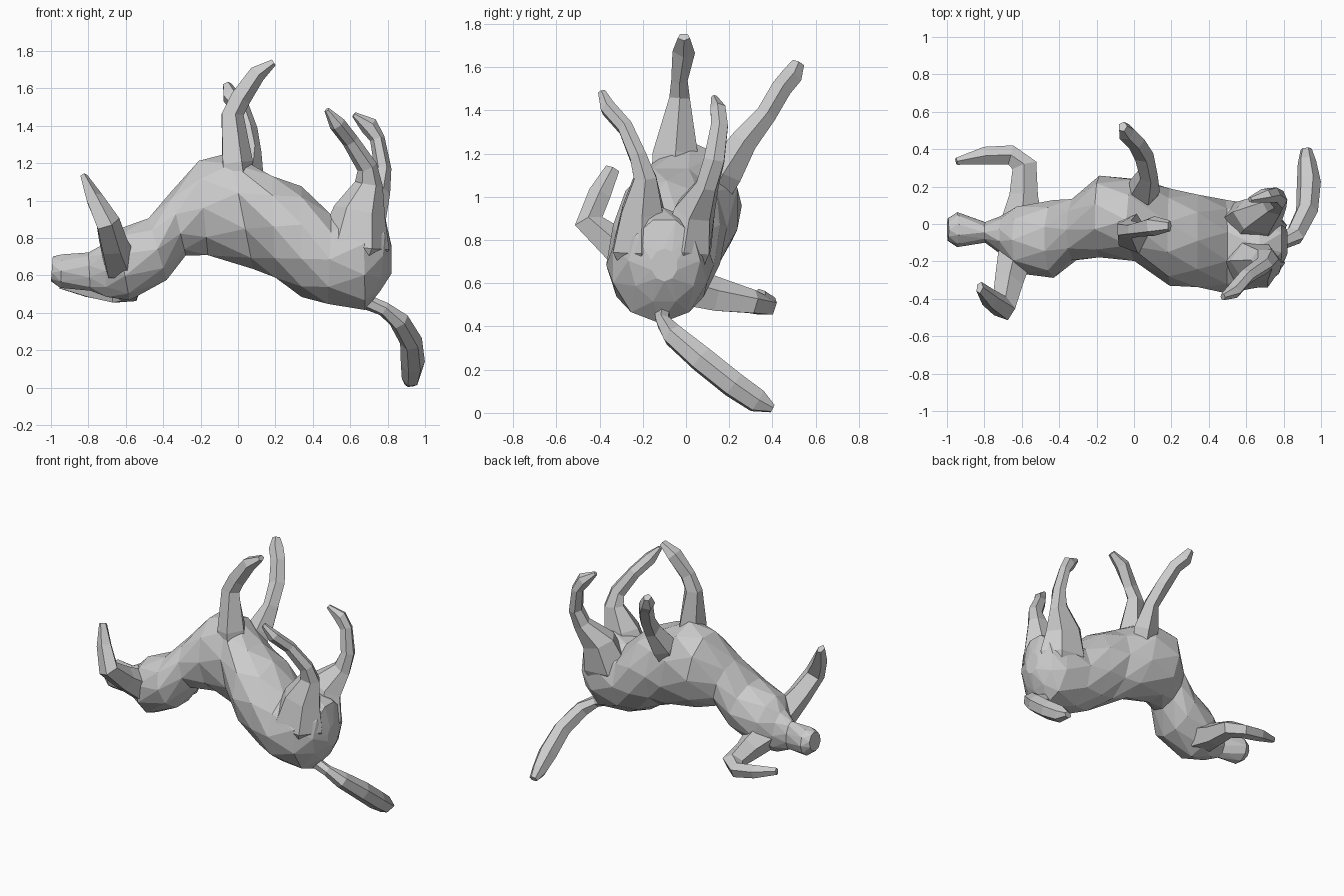
import bpy, bmesh, math
from mathutils import Vector


def skin(name, rings, stagger):
    """Join a list of vertex rings into one closed, flat shaded mesh."""
    bm = bmesh.new()
    loops = [[bm.verts.new(p) for p in r] for r in rings]
    n = len(loops[0])
    for k in range(len(loops) - 1):
        a, b = loops[k], loops[k + 1]
        for i in range(n):
            j = (i + 1) % n
            if not stagger:
                bm.faces.new((a[i], a[j], b[j], b[i]))
            elif k % 2 == 0:
                bm.faces.new((a[i], a[j], b[i]))
                bm.faces.new((a[j], b[j], b[i]))
            else:
                bm.faces.new((a[i], b[j], b[i]))
                bm.faces.new((a[i], a[j], b[j]))
    bm.faces.new(loops[0])
    bm.faces.new(loops[-1])
    bmesh.ops.recalc_face_normals(bm, faces=bm.faces)
    me = bpy.data.meshes.new(name)
    bm.to_mesh(me)
    bm.free()
    ob = bpy.data.objects.new(name, me)
    bpy.context.collection.objects.link(ob)
    return ob


def trunk(name, sections, n=10):
    """Sections: top x, top z, bottom x, bottom z, centre y, half width."""
    rings = []
    for k, (tx, tz, bx, bz, cy, hw) in enumerate(sections):
        c = Vector(((tx + bx) / 2, cy, (tz + bz) / 2))
        up = Vector((tx - bx, 0, tz - bz)) / 2
        off = 0.5 * (k % 2)
        angs = [2 * math.pi * (i + off) / n for i in range(n)]
        rings.append([c + up * math.cos(a) * 1.02 + Vector((0, hw * 1.04 * math.sin(a), 0)) for a in angs])
    return skin(name, rings, True)


def limb(name, path, side, n=5):
    """Path: x, y, z, radius along side, radius across it."""
    pts = [Vector(p[:3]) for p in path]
    rings = []
    for k, p in enumerate(path):
        t = (pts[min(k + 1, len(pts) - 1)] - pts[max(k - 1, 0)]).normalized()
        s = Vector(side)
        s = (s - t * s.dot(t)).normalized()
        o = t.cross(s)
        rings.append([pts[k] + s * p[3] * math.cos(2 * math.pi * i / n)
                      + o * p[4] * math.sin(2 * math.pi * i / n) for i in range(n)])
    return skin(name, rings, False)


# torso, neck and head in one skin, lying on its back
trunk("body", [
    (-0.99, 0.70, -1.00, 0.57, -0.03, 0.06),
    (-0.94, 0.715, -0.95, 0.53, -0.03, 0.09),
    (-0.80, 0.72, -0.79, 0.52, -0.045, 0.055),
    (-0.72, 0.77, -0.70, 0.48, -0.06, 0.10),
    (-0.65, 0.84, -0.58, 0.47, -0.085, 0.18),
    (-0.48, 0.91, -0.38, 0.57, -0.08, 0.20),
    (-0.36, 1.04, -0.28, 0.71, -0.03, 0.165),
    (-0.21, 1.22, -0.16, 0.70, 0.04, 0.21),
    (-0.04, 1.25, 0.08, 0.64, 0.02, 0.22),
    (0.18, 1.14, 0.20, 0.58, -0.07, 0.25),
    (0.34, 1.07, 0.34, 0.49, -0.09, 0.25),
    (0.50, 0.93, 0.48, 0.44, -0.12, 0.24),
    (0.67, 0.95, 0.68, 0.42, -0.12, 0.22),
    (0.79, 0.90, 0.76, 0.51, -0.10, 0.16),
    (0.82, 0.76, 0.82, 0.61, -0.10, 0.06)])

# hind legs
limb("hind_leg_near", [
    (0.60, -0.18, 0.52, 0.05, 0.05),
    (0.62, -0.21, 0.76, 0.19, 0.15),
    (0.65, -0.20, 0.94, 0.14, 0.11),
    (0.70, -0.19, 1.09, 0.075, 0.06),
    (0.69, -0.22, 1.18, 0.055, 0.045),
    (0.60, -0.28, 1.32, 0.045, 0.04),
    (0.53, -0.36, 1.41, 0.045, 0.04),
    (0.475, -0.39, 1.485, 0.015, 0.02)], (1, 0, 0.2), 6)
limb("hind_leg_far", [
    (0.62, -0.03, 0.52, 0.05, 0.05),
    (0.63, 0.00, 0.76, 0.19, 0.13),
    (0.66, 0.04, 0.94, 0.14, 0.10),
    (0.75, 0.10, 1.06, 0.07, 0.055),
    (0.775, 0.13, 1.17, 0.045, 0.055),
    (0.745, 0.155, 1.33, 0.04, 0.045),
    (0.70, 0.15, 1.40, 0.05, 0.04),
    (0.62, 0.13, 1.46, 0.015, 0.015)], (1, 0, 0.2), 6)

# front legs
limb("front_leg_near", [
    (0.02, -0.05, 1.02, 0.08, 0.12),
    (-0.01, -0.05, 1.20, 0.09, 0.11),
    (-0.035, -0.03, 1.46, 0.065, 0.05),
    (0.01, -0.03, 1.55, 0.06, 0.04),
    (0.10, -0.01, 1.68, 0.05, 0.055),
    (0.19, -0.01, 1.74, 0.02, 0.03)], (1, 0, -0.4))
limb("front_leg_far", [
    (0.01, 0.08, 0.94, 0.08, 0.08),
    (0.05, 0.18, 1.12, 0.09, 0.09),
    (0.075, 0.27, 1.26, 0.05, 0.065),
    (0.05, 0.37, 1.38, 0.055, 0.05),
    (0.01, 0.44, 1.50, 0.05, 0.05),
    (-0.04, 0.49, 1.56, 0.05, 0.05),
    (-0.06, 0.52, 1.62, 0.025, 0.03)], (1, 0, 0))

# long floppy ears
limb("ear_near", [
    (-0.63, -0.16, 0.66, 0.10, 0.11),
    (-0.67, -0.32, 0.77, 0.08, 0.085),
    (-0.70, -0.45, 0.88, 0.07, 0.07),
    (-0.77, -0.40, 1.01, 0.05, 0.055),
    (-0.825, -0.34, 1.13, 0.02, 0.035)], (1, 0, 0.3))
limb("ear_far", [
    (-0.60, 0.00, 0.58, 0.10, 0.12),
    (-0.59, 0.15, 0.54, 0.085, 0.08),
    (-0.585, 0.31, 0.51, 0.06, 0.07),
    (-0.66, 0.37, 0.495, 0.05, 0.055),
    (-0.80, 0.365, 0.52, 0.045, 0.05),
    (-0.95, 0.335, 0.55, 0.025, 0.02)], (0, 0, 1))

# tail with thick hanging end
limb("tail", [
    (0.68, -0.11, 0.46, 0.04, 0.04),
    (0.78, -0.105, 0.42, 0.04, 0.035),
    (0.86, -0.06, 0.36, 0.055, 0.055),
    (0.925, 0.07, 0.25, 0.06, 0.065),
    (0.935, 0.22, 0.13, 0.065, 0.065),
    (0.925, 0.33, 0.055, 0.05, 0.06),
    (0.92, 0.40, 0.02, 0.03, 0.02)], (1, 0, 0.2), 6)
